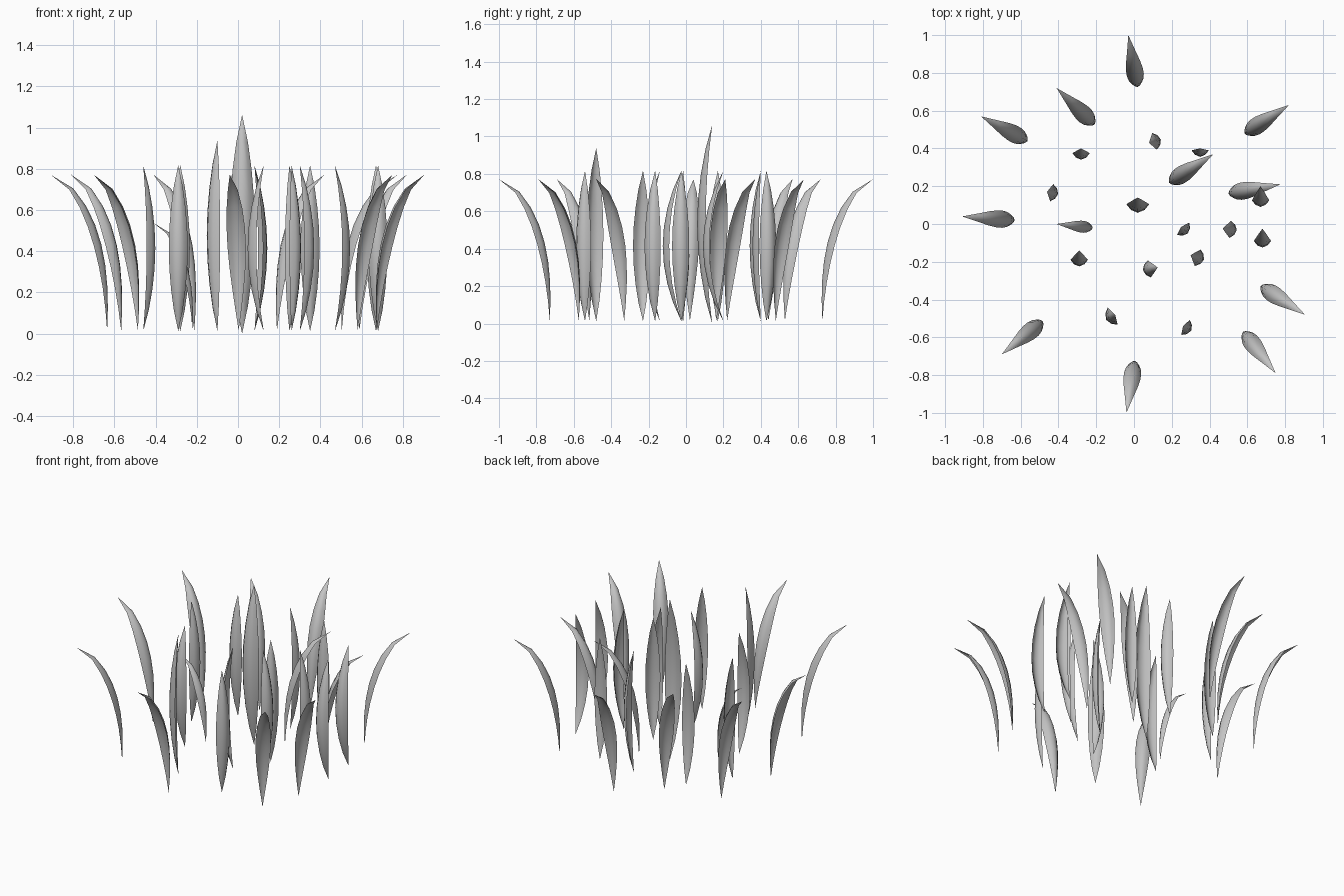
import bpy, bmesh, math
from mathutils import Matrix, Vector

cube = bpy.data.objects.get("Cube")
if cube:
    bpy.data.objects.remove(cube, do_unlink=True)

# One plain grey for every blade
grey = bpy.data.materials.new("blade grey")
grey.use_nodes = True
colour = (0.55, 0.55, 0.55, 1.0)
grey.diffuse_color = colour
shader = grey.node_tree.nodes["Principled BSDF"]
shader.inputs["Base Color"].default_value = colour
shader.inputs["Roughness"].default_value = 0.8

SEGMENTS = 8
WIDTH = 0.046          # half width of a blade of normal size
LENGTH = 0.805
LEAN = math.radians(20)
LEAN_REACH = LENGTH * math.sin(LEAN)

# Curved gutter section as (depth, side), in half widths: convex face, then hollow face
SECTION = [(0, -1), (-.5, -.6), (-.75, 0), (-.5, .6),
           (0, 1), (-.3, .55), (-.52, 0), (-.3, -.55)]


def even_bow(t):
    return 4 * t * (1 - t)


def drooping_bow(t):
    return t * (1 - t) ** 0.6


def make_blade(name, base, heading, bend, scale=1.0, lean=0.0, bow=even_bow, fullness=1.0):
    """Bowed, hollow blade: the tip side faces the heading, the ridge faces away."""
    bm = bmesh.new()
    length = LENGTH * scale
    root = bm.verts.new((0, 0, 0))
    tip = bm.verts.new((0, 0, length))
    rings = []
    for i in range(1, SEGMENTS):
        t = i / SEGMENTS
        half = WIDTH * scale * math.sin(math.pi * t ** fullness) ** 0.8
        shift = -bend * bow(t)
        rings.append([bm.verts.new((shift + half * depth, half * side, t * length))
                      for depth, side in SECTION])
    count = len(SECTION)
    for k in range(count):
        n = (k + 1) % count
        bm.faces.new((root, rings[0][n], rings[0][k]))
        bm.faces.new((tip, rings[-1][k], rings[-1][n]))
        for low, high in zip(rings, rings[1:]):
            bm.faces.new((low[k], low[n], high[n], high[k]))
    bmesh.ops.recalc_face_normals(bm, faces=bm.faces)
    turn = Matrix.Rotation(math.radians(heading), 4, "Z") @ Matrix.Rotation(lean, 4, "Y")
    bm.transform(Matrix.Translation(base) @ turn)
    mesh = bpy.data.meshes.new(name)
    bm.to_mesh(mesh)
    bm.free()
    mesh.materials.append(grey)
    blade = bpy.data.objects.new(name, mesh)
    bpy.context.collection.objects.link(blade)
    return blade


blades = []

# Leaning blades: tip x, tip y, heading, scale
leaning = [
    (-.03, 1, 100, 1), (-.41, .72, 136, 1), (-.81, .57, 152, 1),
    (-.91, .04, 176, 1), (-.41, 0, 174, .69), (-.7, -.69, 219, 1),
    (-.04, -1, 261, 1), (.75, -.79, 308, 1), (.905, -.48, 327, 1),
    (.775, .21, 10, 1), (.42, .37, 33, 1), (.82, .63, 33, 1),
]
for number, (x, y, heading, scale) in enumerate(leaning, 1):
    angle = math.radians(heading)
    reach = LEAN_REACH * scale
    base = Vector((x - reach * math.cos(angle), y - reach * math.sin(angle), 0.015))
    blades.append(make_blade(f"leaning_blade_{number}", base, heading,
                             0.25 * scale, scale, LEAN, drooping_bow, 1.2))

# Upright blades: base x, base y, heading, bend
upright = [
    (-.28, .4, 90, .025), (.08, .43, 195, .03), (.35, .4, 90, .01),
    (-.46, .17, 170, .025), (.25, -.015, 135, .015), (.47, -.025, 175, .04),
    (.3, -.165, 160, .04), (.125, -.23, 10, .045), (-.29, -.14, 90, .05),
    (.26, -.54, 150, .015), (.67, .2, 90, .075), (.68, -.025, 90, .065),
]
for number, (x, y, heading, bend) in enumerate(upright, 1):
    blades.append(make_blade(f"upright_blade_{number}", Vector((x, y, 0.012)),
                             heading, bend))

# Two taller blades
blades.append(make_blade("tallest_blade", Vector((.02, .14, 0)), 90, .035, 1.32))
blades.append(make_blade("second_tallest_blade", Vector((-.1, -.48, .012)), 30, .015, 1.15))

# Smooth shading that keeps the rim edges crisp
bpy.ops.object.select_all(action="DESELECT")
for blade in blades:
    blade.select_set(True)
bpy.context.view_layer.objects.active = blades[0]
bpy.ops.object.shade_smooth_by_angle(angle=math.radians(80))
